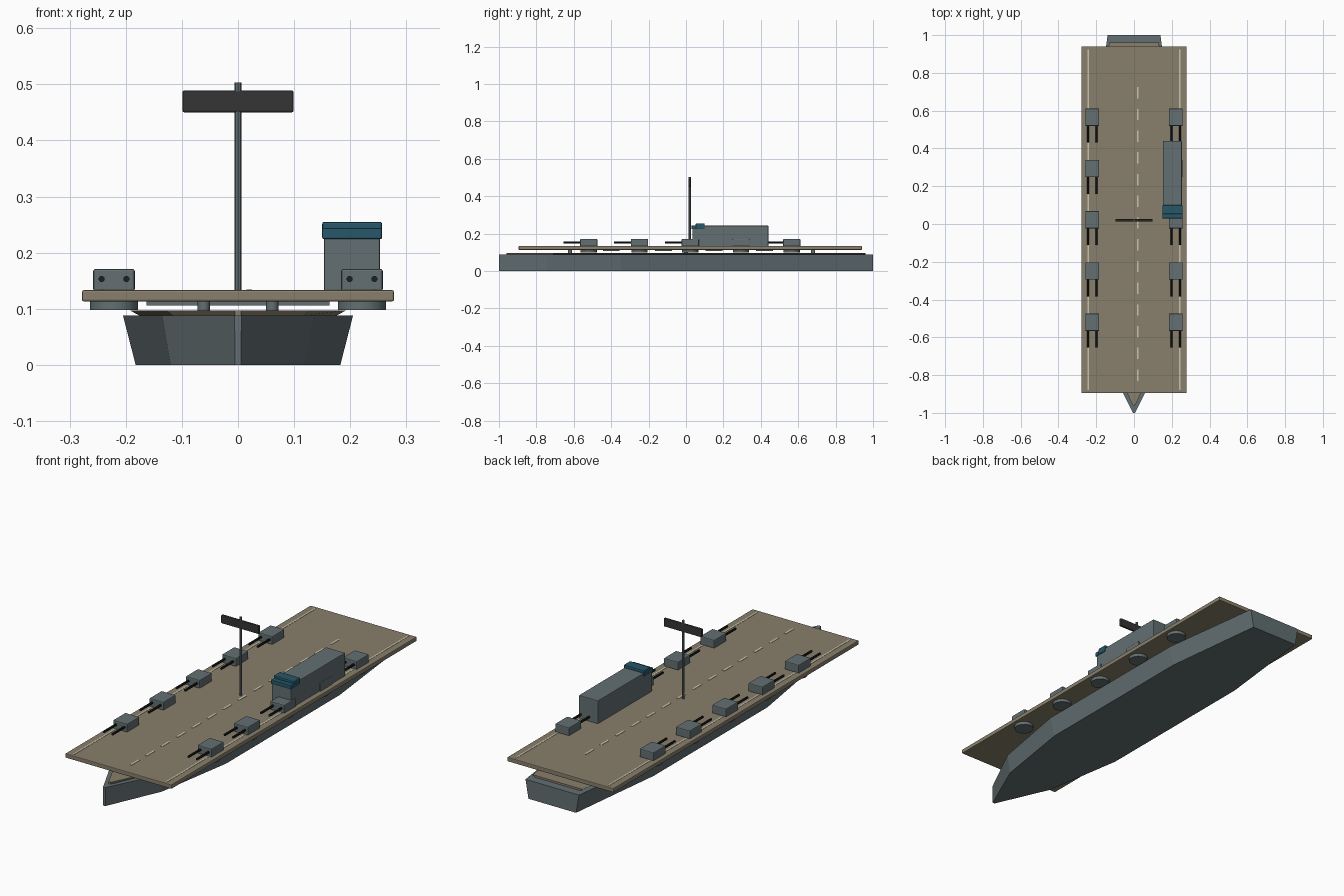
import bpy, bmesh, math
from mathutils import Matrix

if "Cube" in bpy.data.objects:
    bpy.data.objects.remove(bpy.data.objects["Cube"])


def material(name, rgb):
    m = bpy.data.materials.new(name)
    m.diffuse_color = (*rgb, 1)
    m.use_nodes = True
    m.node_tree.nodes["Principled BSDF"].inputs["Base Color"].default_value = m.diffuse_color
    return m


GREY = material("naval grey", (0.125, 0.16, 0.168))
TAN = material("deck tan", (0.25, 0.215, 0.15))
TEAL = material("bridge glass teal", (0.02, 0.095, 0.14))
BLACK = material("gun black", (0.012, 0.013, 0.014))
DARK = material("radar charcoal", (0.035, 0.035, 0.035))
CREAM = material("marking cream", (0.6, 0.55, 0.42))


def finish(bm, name, mat, bevel=0):
    bmesh.ops.recalc_face_normals(bm, faces=bm.faces)
    mesh = bpy.data.meshes.new(name)
    bm.to_mesh(mesh)
    bm.free()
    ob = bpy.data.objects.new(name, mesh)
    bpy.context.collection.objects.link(ob)
    mesh.materials.append(mat)
    if bevel:
        mod = ob.modifiers.new("soft edges", 'BEVEL')
        mod.width, mod.segments = bevel, 2
    return ob


def box(name, x, y, z, mat, bevel=0):
    """Box from (min, max) ranges."""
    bm = bmesh.new()
    bmesh.ops.create_cube(bm, size=1)
    for v in bm.verts:
        for i, r in enumerate((x, y, z)):
            v.co[i] = (r[0] + r[1]) / 2 + v.co[i] * (r[1] - r[0])
    return finish(bm, name, mat, bevel)


def rod(name, centre, radius, length, mat, axis='Z', sides=12):
    bm = bmesh.new()
    bmesh.ops.create_cone(bm, cap_ends=True, segments=sides, radius1=radius,
                          radius2=radius, depth=length)
    if axis == 'Y':
        bm.transform(Matrix.Rotation(math.pi / 2, 4, 'X'))
    bm.transform(Matrix.Translation(centre))
    ob = finish(bm, name, mat)
    if sides > 8:
        for p in ob.data.polygons:
            p.use_smooth = len(p.vertices) == 4
        ob.data.set_sharp_from_angle(angle=math.radians(35))
    return ob


# Ship plan outline: half width at each station from bow to stern
STATIONS = [(0.006, -1), (0.135, -0.74), (0.205, -0.35), (0.205, 0.5), (0.14, 1)]


def ship_slab(name, z0, z1, sx0, sx1, sy, mat):
    bm = bmesh.new()
    rings = []
    for z, sx in ((z0, sx0), (z1, sx1)):
        half = [(w * sx, y * sy) for w, y in STATIONS]
        loop = half + [(-w, y) for w, y in reversed(half)]
        rings.append([bm.verts.new((x, y, z)) for x, y in loop])
    low, high = rings
    n = len(low)
    bm.faces.new(low[::-1])
    bm.faces.new(high)
    for i in range(n):
        j = (i + 1) % n
        bm.faces.new((low[i], low[j], high[j], high[i]))
    return finish(bm, name, mat)


# Hull with flared sides and the lower deck on it
ship_slab("hull", 0, 0.088, 0.89, 1.0, 1.0, GREY)
ship_slab("lower_deck", 0.087, 0.097, 0.85, 0.94, 0.96, TAN)

# Flight deck
box("flight_deck", (-0.278, 0.278), (-0.895, 0.94), (0.113, 0.133), TAN, 0.003)

# Pillars and cross beams between the decks
for y in (-0.62, 0.0, 0.68):
    for s in (-1, 1):
        rod("deck_pillar", (s * 0.061, y, 0.104), 0.011, 0.02, GREY)
for y in (-0.40, -0.12, 0.15, 0.42):
    box("deck_beam", (-0.163, 0.163), (y - 0.045, y + 0.045), (0.106, 0.114), GREY)

# Painted lines on the flight deck
for s in (-1, 1):
    box("edge_line", (s * 0.243 - 0.004, s * 0.243 + 0.004), (-0.88, 0.925),
        (0.132, 0.1342), CREAM)
for i in range(14):
    y = -0.80 + 0.115 * i
    box("centre_dash", (0.015, 0.025), (y - 0.03, y + 0.03), (0.132, 0.1345), CREAM)

# Twin gun turrets along both sides, each over a round mount
for s in (-1, 1):
    for i in range(5):
        x, y = s * 0.221, -0.52 + 0.2713 * i
        box("turret", (x - 0.037, x + 0.037), (y - 0.046, y + 0.046),
            (0.131, 0.171), GREY, 0.004)
        rod("turret_mount", (x, y, 0.107), 0.043, 0.018, GREY, sides=20)
        for b in (-1, 1):
            rod("gun_barrel", (x + b * 0.022, y - 0.085, 0.153), 0.0055, 0.10,
                BLACK, 'Y', 10)

# Command island with glazed bridge
box("island", (0.153, 0.253), (0.035, 0.44), (0.131, 0.242), GREY, 0.003)
box("bridge", (0.150, 0.257), (0.052, 0.10), (0.224, 0.255), TEAL, 0.004)
box("bridge_visor", (0.150, 0.257), (0.03, 0.054), (0.224, 0.244), TEAL, 0.003)

# Radar mast
rod("mast", (0, 0.02, 0.307), 0.006, 0.393, GREY, sides=8)
box("radar_panel", (-0.099, 0.099), (0.014, 0.026), (0.45, 0.489), DARK, 0.003)
